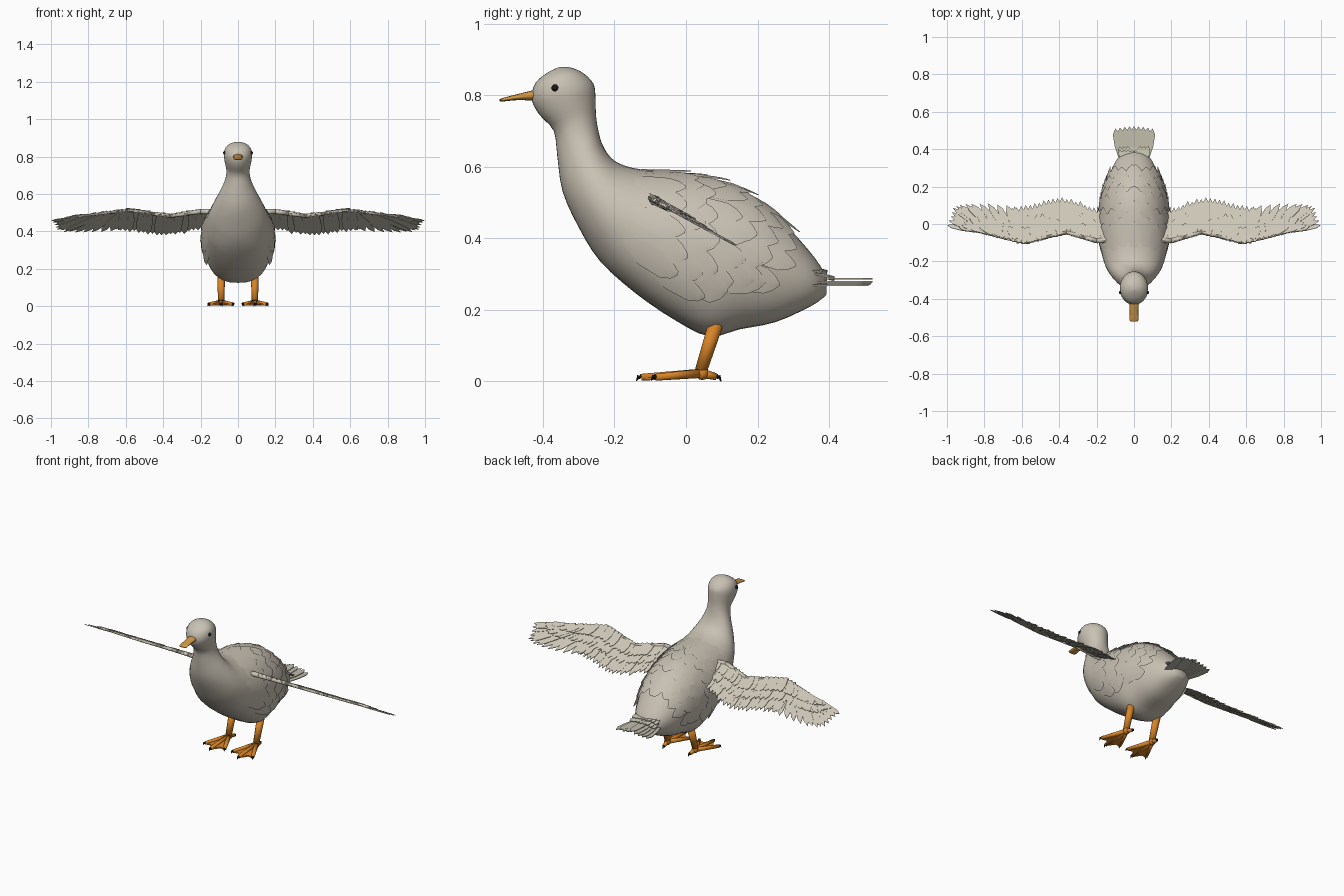
import bpy, bmesh, math, random
from mathutils import Vector, Matrix

random.seed(4)
if "Cube" in bpy.data.objects:
    bpy.data.objects.remove(bpy.data.objects["Cube"])


def material(name, r, g, b):
    m = bpy.data.materials.new(name)
    m.use_nodes = True
    m.diffuse_color = (r, g, b, 1)
    m.node_tree.nodes["Principled BSDF"].inputs["Base Color"].default_value = (r, g, b, 1)
    return m


PLUMAGE = material("warm grey plumage", .58, .53, .45)
WING = material("pale wing feathers", .61, .57, .47)
TAIL = material("greenish grey tail", .54, .52, .42)
ORANGE = material("orange skin", .68, .23, .02)
BEAK = material("amber beak", .62, .31, .06)
BLACK = material("black", .01, .01, .01)


def finish(bm, name, mat, smooth=False, mirror=False, thick=0):
    me = bpy.data.meshes.new(name)
    bmesh.ops.recalc_face_normals(bm, faces=bm.faces)
    for f in bm.faces:
        f.smooth = smooth
    bm.to_mesh(me)
    bm.free()
    ob = bpy.data.objects.new(name, me)
    bpy.context.collection.objects.link(ob)
    me.materials.append(mat)
    if thick:
        ob.modifiers.new("thickness", "SOLIDIFY").thickness = thick
    if mirror:
        mod = ob.modifiers.new("mirror", "MIRROR")
        mod.use_mirror_merge = False
    return ob


# Cross-sections: upper y, z, lower y, z, half width
BODY = [(.395, .29, .392, .24, .03), (.36, .345, .35, .21, .085),
        (.29, .425, .25, .165, .13), (.2, .505, .15, .145, .162),
        (.1, .555, .065, .125, .18), (0, .575, -.03, .17, .187),
        (-.1, .588, -.14, .245, .18), (-.17, .602, -.24, .335, .16),
        (-.21, .625, -.3, .43, .135), (-.235, .665, -.345, .53, .1),
        (-.247, .71, -.36, .63, .07), (-.252, .75, -.37, .7, .062),
        (-.253, .79, -.41, .745, .07), (-.258, .83, -.432, .79, .076),
        (-.285, .86, -.42, .835, .066), (-.318, .876, -.385, .864, .038),
        (-.345, .879, -.355, .878, .006)]
BILL = [(-.41, .818, -.41, .784, .027), (-.47, .803, -.47, .786, .023),
        (-.512, .792, -.512, .782, .025), (-.522, .788, -.522, .784, .015)]


def section(rings, t):
    """Smoothly interpolated cross-section"""
    i = max(0, min(int(t), len(rings) - 2))
    f = t - i
    a, b, c, d = (rings[max(0, min(k, len(rings) - 1))] for k in range(i - 1, i + 3))
    return [q + .5 * f * (r - p + f * (2 * p - 5 * q + 4 * r - s + f * (3 * (q - r) + s - p)))
            for p, q, r, s in zip(a, b, c, d)]


def surf(rings, t, ang):
    ty, tz, by, bz, w = section(rings, t)
    c, s = math.cos(ang), math.sin(ang)
    power = .75 if c < 0 and t < 7 else 1      # squarer belly
    x = w * math.copysign(abs(s) ** power, s)
    return Vector((x, (ty + by) / 2 + c * (ty - by) / 2, (tz + bz) / 2 + c * (tz - bz) / 2))


def loft(name, rings, mat, sub, sides):
    bm = bmesh.new()
    n = (len(rings) - 1) * sub + 1
    loops = [[bm.verts.new(surf(rings, k / sub, math.tau * j / sides)) for j in range(sides)]
             for k in range(n)]
    for a, b in zip(loops, loops[1:]):
        for j in range(sides):
            bm.faces.new((a[j], a[(j + 1) % sides], b[(j + 1) % sides], b[j]))
    bm.faces.new(loops[0])
    bm.faces.new(loops[-1])
    return finish(bm, name, mat, True)


loft("body_neck_and_head", BODY, PLUMAGE, 3, 36)
loft("beak", BILL, BEAK, 2, 12)

# Overlapping body feathers that follow the body surface
bm = bmesh.new()


def body_feather(t0, ang, length, width):
    rows = []
    for u, k in ((0, .6), (.35, 1), (.7, .95), (.88, .6), (1, .12)):
        row = []
        for v in (-1, 0, 1):
            t, a = t0 - u * length, ang + v * k * width
            p = surf(BODY, t, a)
            nrm = (surf(BODY, t, a + .02) - p).cross(surf(BODY, t + .02, a) - p).normalized()
            y0, z0, y1, z1, _ = section(BODY, t)
            if nrm.dot(p - Vector((0, (y0 + y1) / 2, (z0 + z1) / 2))) < 0:
                nrm.negate()
            row.append(bm.verts.new(p + nrm * (u * .015 + .001 - .002 * abs(v))))
        rows.append(row)
    for a, b in zip(rows, rows[1:]):
        for j in range(2):
            bm.faces.new((a[j], a[j + 1], b[j + 1], b[j]))


for r in range(7):
    t0 = 6.4 - r * .52
    half = .042 / section(BODY, t0 - 1)[4]
    ang = half * (.2 + .7 * (r % 2))
    while ang < 2.1:
        body_feather(t0 + random.uniform(-.15, .15), ang + random.uniform(-.04, .04),
                     random.uniform(1.3, 1.65), half * random.uniform(.75, 1))
        ang += half * 1.4
finish(bm, "body_feathers", PLUMAGE, True, True)


# Flat pointed feather between two points of a sloping plane
def flat_feather(bm, root, tip, width, place, level):
    root, tip = Vector(root), Vector(tip)
    d = tip - root
    side = Vector((-d.y, d.x)).normalized() * width
    pts = [root + d * u + side * k for u, k in
           ((0, -.6), (.5, -1), (.85, -.8), (1, 0), (.85, .8), (.5, 1), (0, .6))]
    bm.faces.new([bm.verts.new(place(p, level)) for p in pts])


def wing_place(p, level):
    return Vector((p.x, p.y, .455 - .54 * p.y)) + Vector((0, .47, .88)) * level


def curve(points, x):
    for (a, b), (c, d) in zip(points, points[1:]):
        if x <= c:
            return b + (d - b) * (x - a) / (c - a)
    return points[-1][1]


LEAD = [(.1, -.09), (.2, -.1), (.27, -.08), (.36, -.055), (.45, -.075), (.58, -.108),
        (.68, -.09), (.8, -.06), (.9, -.035)]
TRAIL = [(.12, .05), (.2, .085), (.27, .12), (.36, .143), (.45, .132), (.55, .105), (.66, .085)]

wing = bmesh.new()
# Long inner flight feathers, then two rows of shorter coverts
for row, (reach, count) in enumerate(((1, 22), (.68, 20), (.42, 20))):
    for i in range(count):
        x = .13 + .51 * i / (count - 1)
        y0, y1 = curve(LEAD, x), curve(TRAIL, x)
        tip = y0 + (y1 - y0) * reach * random.uniform(.95, 1.01)
        flat_feather(wing, (x, y0), (x + .012, tip), .019, wing_place, row * .005 + i % 2 * .001)

# Fan of outer flight feathers with coverts over their roots
FAN = [(.6, .085), (.68, .1), (.78, .108), (.87, .108), (.93, .102), (.968, .085), (.98, .04),
       (.998, -.006)]
for row, (reach, count) in enumerate(((1, 15), (.6, 14), (.35, 14))):
    for i in range(count):
        s = i / (count - 1)
        k = s * (len(FAN) - 1)
        j = min(int(k), len(FAN) - 2)
        tip = Vector(FAN[j]).lerp(Vector(FAN[j + 1]), k - j)
        x = .57 + .27 * s
        root = Vector((x, curve(LEAD, x) + .012))
        flat_feather(wing, root, root.lerp(tip, reach), .021 - .008 * s, wing_place,
                     row * .005 + i % 2 * .001)
finish(wing, "wing_feathers", WING, False, True, .003)


def limb(bm, a, b, r1, r2, sides=10):
    a, b = Vector(a), Vector(b)
    rot = (b - a).to_track_quat('Z', 'Y').to_matrix().to_4x4()
    bmesh.ops.create_cone(bm, cap_ends=True, segments=sides, radius1=r1, radius2=r2,
                          depth=(b - a).length, matrix=Matrix.Translation((a + b) / 2) @ rot)


# Wing bones along the leading edge
bm = bmesh.new()
for k, ((x0, y0), (x1, y1)) in enumerate(zip(LEAD, LEAD[1:])):
    limb(bm, wing_place(Vector((x0, y0 + .008)), .003), wing_place(Vector((x1, y1 + .008)), .003),
         .015 - .0015 * k, .0135 - .0015 * k)
finish(bm, "wing_leading_edge", WING, True, True)

# Tail fan with short coverts above
tail = bmesh.new()
for i in range(9):
    s = i / 4 - 1
    flat_feather(tail, (s * .06, .33), (s * .1, .522 - .012 * s * s), .024,
                 lambda p, h: Vector((p.x, p.y, .275 + h)), .009 - abs(s) * .014)
for row in range(2):
    for i in range(8):
        s = i / 3.5 - 1
        flat_feather(tail, (s * .045, .32), (s * .078, .415 - row * .02), .016,
                     lambda p, h: Vector((p.x, p.y, .3 + h - .25 * (p.y - .39))),
                     row * .012 - abs(s) * .01)
finish(tail, "tail_feathers", TAIL, False, False, .004)

# Eyes
bm = bmesh.new()
bmesh.ops.create_uvsphere(bm, u_segments=12, v_segments=8, radius=.01,
                          matrix=Matrix.Translation((.07, -.366, .82)))
finish(bm, "eyes", BLACK, True, True)

# Legs, toes and claws
legs, claws, web = bmesh.new(), bmesh.new(), bmesh.new()
ANKLE = Vector((.09, .045, .022))
limb(legs, (.09, .085, .165), (.09, .042, .03), .021, .017, 12)
bmesh.ops.create_uvsphere(legs, u_segments=10, v_segments=6, radius=.019,
                          matrix=Matrix.Translation(ANKLE))
TOES = [Vector(p) for p in ((.028, -.085, .011), (.092, -.125, .011), (.155, -.085, .011),
                            (.085, .085, .012))]
for tip in TOES:
    limb(legs, ANKLE, tip, .013, .0095)
    out = (tip - ANKLE).normalized()
    knuckle = tip + out * .006 + Vector((0, 0, .004))
    limb(claws, tip, knuckle, .007, .006, 6)
    limb(claws, knuckle, tip + out * .014 - Vector((0, 0, .009)), .006, .001, 6)
for a, b in zip(TOES[:2], TOES[1:3]):
    notch = (a + b) / 2 + Vector((0, .025, 0))
    web.faces.new([web.verts.new(p) for p in (ANKLE, a, notch, b)])
finish(legs, "legs_and_toes", ORANGE, True, True)
finish(claws, "claws", BLACK, False, True)
finish(web, "foot_webbing", ORANGE, False, True, .008)
bpy.context.view_layer.update()
